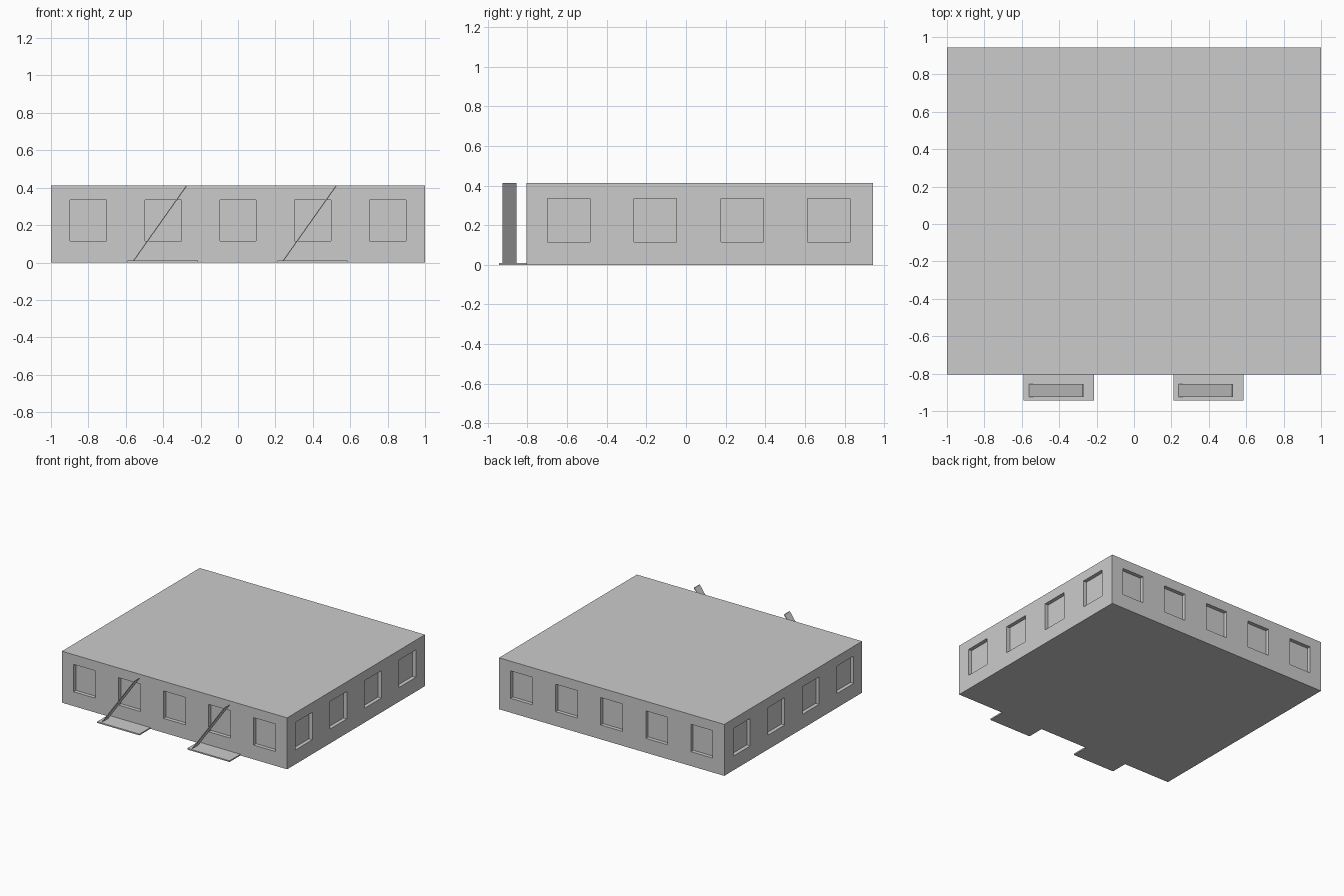
import bpy
import bmesh
from mathutils import Vector

cube = bpy.data.objects.get("Cube")
if cube:
    bpy.data.objects.remove(cube, do_unlink=True)

grey = bpy.data.materials.new("light grey")
grey.use_nodes = True
COLOR = (0.6, 0.6, 0.6, 1)
grey.diffuse_color = COLOR
grey.node_tree.nodes["Principled BSDF"].inputs["Base Color"].default_value = COLOR


def finish(name, bm):
    bmesh.ops.recalc_face_normals(bm, faces=bm.faces)
    mesh = bpy.data.meshes.new(name)
    bm.to_mesh(mesh)
    bm.free()
    mesh.materials.append(grey)
    obj = bpy.data.objects.new(name, mesh)
    bpy.context.collection.objects.link(obj)
    return obj


def box(lo, hi):
    bm = bmesh.new()
    bmesh.ops.create_cube(bm, size=1)
    lo, hi = Vector(lo), Vector(hi)
    for v in bm.verts:
        v.co = (lo + hi) / 2 + v.co * (hi - lo)
    return bm


# Building block with recessed square windows on all four walls
FRONT, BACK, TOP = -0.805, 0.943, 0.413
SILL, HEAD, DEPTH = 0.115, 0.335, 0.03
half_x, half_y = 0.097, 0.107
cols = [-0.8 + 0.4 * i for i in range(5)]
rows = [-0.592 + 0.4375 * i for i in range(4)]

bm = box((-1, FRONT, 0), (1, BACK, TOP))
cuts = [(Vector((0, 0, z)), Vector((0, 0, 1))) for z in (SILL, HEAD)]
cuts += [(Vector((c + s * half_x, 0, 0)), Vector((1, 0, 0))) for c in cols for s in (-1, 1)]
cuts += [(Vector((0, c + s * half_y, 0)), Vector((0, 1, 0))) for c in rows for s in (-1, 1)]
for co, normal in cuts:
    bmesh.ops.bisect_plane(bm, geom=bm.verts[:] + bm.edges[:] + bm.faces[:],
                           plane_co=co, plane_no=normal)


def is_window(face):
    c = face.calc_center_median()
    if not SILL < c.z < HEAD:
        return False
    if abs(face.normal.y) > 0.5:
        return any(abs(c.x - x) < half_x for x in cols)
    return any(abs(c.y - y) < half_y for y in rows)


bm.normal_update()
panes = [f for f in bm.faces if is_window(f)]
for face in bmesh.ops.extrude_discrete_faces(bm, faces=panes)["faces"]:
    face.normal_update()
    bmesh.ops.translate(bm, verts=face.verts[:], vec=face.normal * -DEPTH)

# Merge the roof and floor back into single faces
for z in (0, TOP):
    flat = [f for f in bm.faces if all(abs(v.co.z - z) < 1e-4 for v in f.verts)]
    bmesh.ops.dissolve_faces(bm, faces=flat)
finish("building", bm)

# Entrance slabs, each with a thin slanted ramp strip
for side, x in (("right", -0.59), ("left", 0.21)):
    finish(side + "_entrance_slab",
           box((x, -0.943, 0), (x + 0.375, FRONT, 0.01)))
    bm = box((x + 0.029, -0.925, 0.01), (x + 0.035, -0.855, TOP))
    for v in bm.verts:
        if v.co.z > 0.2:
            v.co.x += 0.285
    finish(side + "_ramp_strip", bm)
